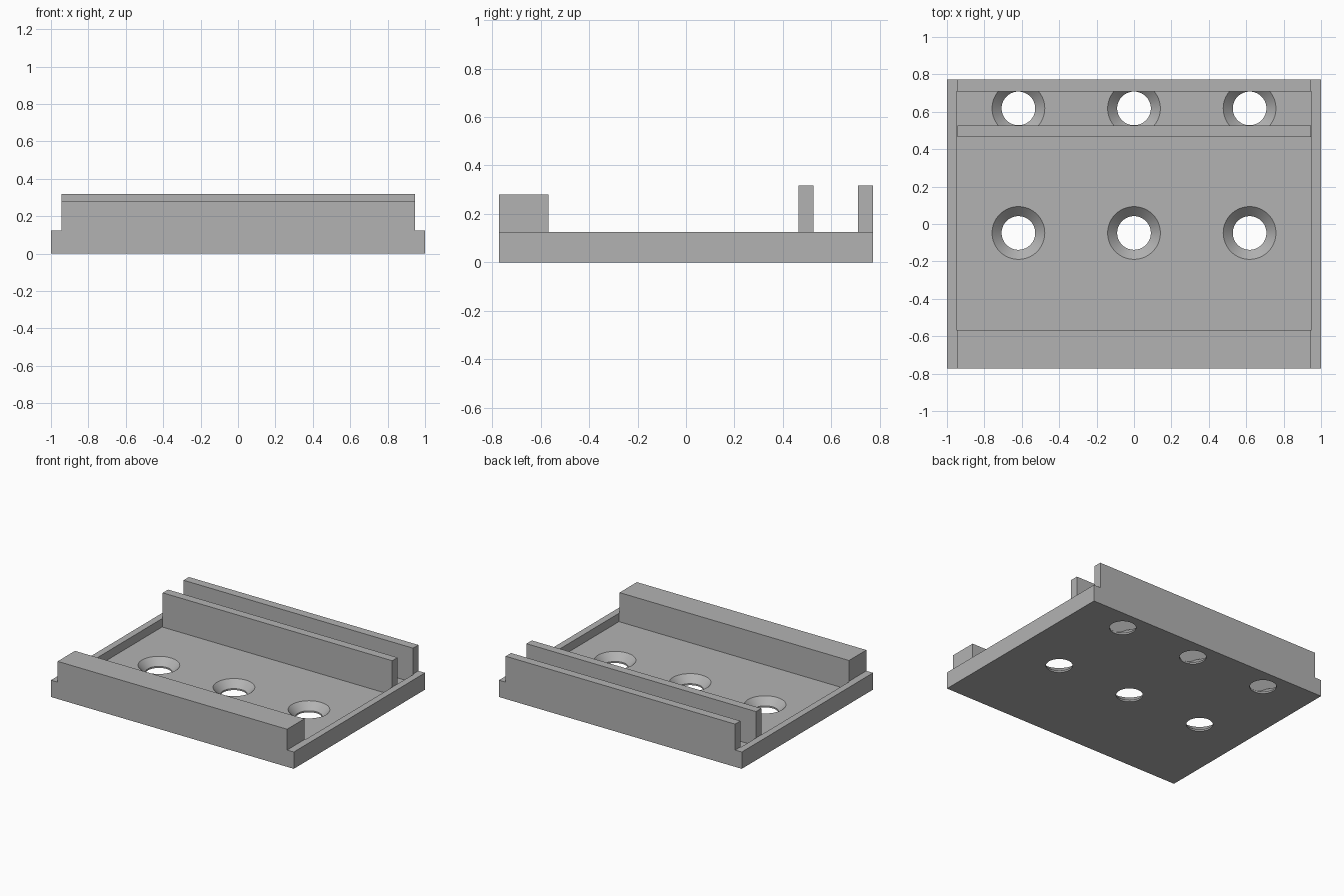
import bpy
import bmesh
import math
from mathutils import Matrix, Vector

cube = bpy.data.objects.get("Cube")
if cube:
    bpy.data.objects.remove(cube, do_unlink=True)

grey = bpy.data.materials.new("plain_grey")
grey.use_nodes = True
colour = (0.45, 0.45, 0.45, 1)
grey.diffuse_color = colour
grey.node_tree.nodes["Principled BSDF"].inputs["Base Color"].default_value = colour

HALF_X, HALF_Y = 1.0, 0.772
RAIL_X, POCKET_X = 0.945, 0.95
FLOOR, LIP = 0.0625, 0.125
HOLE_R, NECK = 0.09, 0.0115
HOLES = [(x, y) for y in (-0.048, 0.618) for x in (-0.618, 0, 0.618)]


def finish(name, bm):
    mesh = bpy.data.meshes.new(name)
    bm.to_mesh(mesh)
    bm.free()
    mesh.materials.append(grey)
    obj = bpy.data.objects.new(name, mesh)
    bpy.context.collection.objects.link(obj)
    return obj


def box(name, half_x, y0, y1, z0, z1):
    bm = bmesh.new()
    place = Matrix.Translation(Vector((0, (y0 + y1) / 2, (z0 + z1) / 2)))
    bmesh.ops.create_cube(bm, size=1, matrix=place @ Matrix.Diagonal((2 * half_x, y1 - y0, z1 - z0, 1)))
    return finish(name, bm)


def cones(name, r_low, r_high, z0, z1):
    """One cone or cylinder at every hole position."""
    bm = bmesh.new()
    for x, y in HOLES:
        bmesh.ops.create_cone(bm, cap_ends=True, segments=64, radius1=r_low, radius2=r_high,
                              depth=z1 - z0, matrix=Matrix.Translation((x, y, (z0 + z1) / 2)))
    return finish(name, bm)


def combine(target, tool, operation):
    """Apply a boolean and discard its tool."""
    tool.hide_render = True
    mod = target.modifiers.new("shape", 'BOOLEAN')
    mod.operation, mod.solver, mod.object = operation, 'EXACT', tool
    bpy.context.view_layer.objects.active = target
    bpy.ops.object.modifier_apply(modifier=mod.name)
    bpy.data.objects.remove(tool, do_unlink=True)


# Tray with a sunken floor between the two end rails
tray = box("mounting_tray", HALF_X, -HALF_Y, HALF_Y, 0, LIP)
combine(tray, box("pocket", POCKET_X, -0.568, 0.709, FLOOR, 0.3), 'DIFFERENCE')

# Countersunk screw holes
combine(tray, cones("hole_neck", HOLE_R, HOLE_R, -0.05, 0.05), 'DIFFERENCE')
rise = 0.07
combine(tray, cones("countersink", HOLE_R, HOLE_R + rise, NECK, NECK + rise), 'DIFFERENCE')

# Wide front rail and the two thin back rails, rooted in the tray
for name, y0, y1, top in (("front_rail", -HALF_Y, -0.568, 0.28),
                          ("middle_rail", 0.464, 0.527, 0.318),
                          ("back_rail", 0.709, HALF_Y, 0.318)):
    combine(tray, box(name, RAIL_X, y0, y1, 0.005, top), 'UNION')

# Smooth hole walls, crisp edges
bpy.ops.object.select_all(action='DESELECT')
tray.select_set(True)
bpy.context.view_layer.objects.active = tray
bpy.ops.object.shade_smooth_by_angle(angle=math.radians(30))
